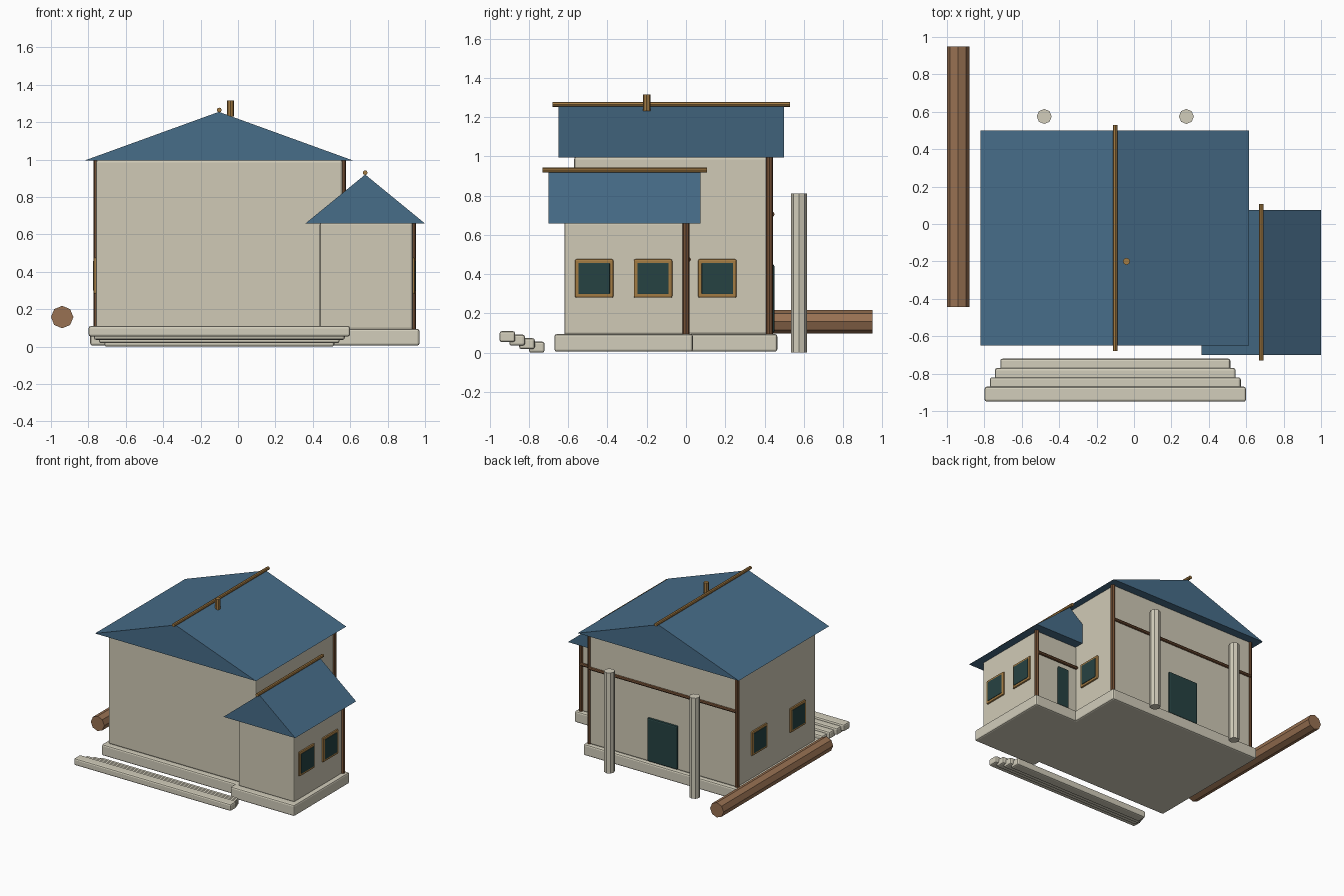
import bpy
from math import pi
from mathutils import Vector

cube = bpy.data.objects.get("Cube")
if cube:
    bpy.data.objects.remove(cube, do_unlink=True)


def material(name, rgb):
    """Flat colour given as sRGB 0-255, stored as linear."""
    linear = [((c / 255 + 0.055) / 1.055) ** 2.4 for c in rgb]
    mat = bpy.data.materials.new(name)
    mat.use_nodes = True
    mat.diffuse_color = (*linear, 1)
    shader = mat.node_tree.nodes["Principled BSDF"]
    shader.inputs["Base Color"].default_value = (*linear, 1)
    shader.inputs["Roughness"].default_value = 0.9
    return mat


PLASTER = material("plaster", (208, 202, 182))
STONE = material("pale stone", (210, 205, 187))
ROOF = material("blue roof", (71, 109, 137))
DARK_WOOD = material("dark wood", (116, 80, 53))
LOG_WOOD = material("log wood", (152, 113, 82))
LIGHT_WOOD = material("light wood", (164, 124, 68))
GLASS = material("dark teal", (38, 66, 66))


def finish(obj, name, mat, bevel=0):
    obj.name = name
    obj.data.materials.clear()
    obj.data.materials.append(mat)
    if bevel:
        mod = obj.modifiers.new("bevel", "BEVEL")
        mod.width = bevel
        mod.segments = 2
    return obj


def box(name, x, y, z, mat, bevel=0):
    """Box given by its (low, high) range on each axis."""
    low, high = (Vector(p) for p in zip(x, y, z))
    bpy.ops.mesh.primitive_cube_add(size=1, location=(low + high) / 2)
    obj = bpy.context.object
    size = high - low
    for v in obj.data.vertices:
        v.co = v.co * size
    return finish(obj, name, mat, bevel)


def rod(name, start, end, radius, mat):
    """Eight-sided bar between two points."""
    start, end = Vector(start), Vector(end)
    axis = end - start
    bpy.ops.mesh.primitive_cylinder_add(vertices=8, radius=radius, depth=axis.length,
                                        location=(start + end) / 2)
    obj = bpy.context.object
    obj.rotation_euler = axis.to_track_quat("Z", "Y").to_euler()
    return finish(obj, name, mat)


def gable_roof(name, x, y, z):
    """Closed prism with its ridge along y."""
    mid = sum(x) / 2
    verts = [p for depth in y for p in
             ((x[0], depth, z[0]), (x[1], depth, z[0]), (mid, depth, z[1]))]
    faces = [(0, 1, 2), (5, 4, 3), (0, 3, 4, 1), (1, 4, 5, 2), (2, 5, 3, 0)]
    mesh = bpy.data.meshes.new(name)
    mesh.from_pydata(verts, [], faces)
    obj = bpy.data.objects.new(name, mesh)
    bpy.context.collection.objects.link(obj)
    return finish(obj, name, ROOF)


def window(name, wall_x, side, y):
    """Framed square window on a side wall."""
    for part, half, out, mat in (("frame", 0.098, 0.012, LIGHT_WOOD),
                                 ("glass", 0.08, 0.016, GLASS)):
        xs = sorted((wall_x - side * 0.015, wall_x + side * out))
        box(f"{name}_{part}", xs, (y - half, y + half),
            (0.378 - half, 0.378 + half), mat, 0.008 if part == "frame" else 0.004)


def door(name, x, width, wall_y, top):
    box(name, (x - width / 2, x + width / 2), (wall_y - 0.015, wall_y + 0.015),
        (0.1, top), GLASS, 0.01)


# Foundations and walls
box("main_foundation", (-0.79, 0.59), (-0.61, 0.465), (0.005, 0.095), STONE, 0.012)
box("wing_foundation", (0.4, 0.97), (-0.67, 0.035), (0.005, 0.095), STONE, 0.012)
box("main_walls", (-0.76, 0.56), (-0.57, 0.435), (0.09, 1.0), PLASTER, 0.015)
box("wing_walls", (0.437, 0.935), (-0.62, 0.0), (0.09, 0.665), PLASTER, 0.012)

# Roofs and ridge poles
gable_roof("main_roof", (-0.82, 0.615), (-0.65, 0.5), (0.995, 1.255))
gable_roof("wing_roof", (0.36, 1.0), (-0.7, 0.075), (0.658, 0.92))
rod("main_ridge_pole", (-0.1, -0.68, 1.265), (-0.1, 0.53, 1.265), 0.013, LIGHT_WOOD)
rod("wing_ridge_pole", (0.68, -0.73, 0.93), (0.68, 0.107, 0.93), 0.013, LIGHT_WOOD)
rod("flue", (-0.04, -0.2, 1.23), (-0.04, -0.2, 1.315), 0.019, LIGHT_WOOD)

# Timber posts and rails on the back walls
for name, x, y, top in (("main_left_post", 0.56, 0.425, 0.995),
                        ("main_right_post", -0.755, 0.425, 0.995),
                        ("wing_post", 0.935, 0.0, 0.66)):
    rod(name, (x, y, 0.095), (x, y, top), 0.017, DARK_WOOD)
rod("main_rail", (-0.755, 0.438, 0.705), (0.56, 0.438, 0.705), 0.013, DARK_WOOD)
rod("wing_rail", (0.56, 0.012, 0.475), (0.935, 0.012, 0.475), 0.013, DARK_WOOD)

# Windows and back doors
window("wing_front_window", 0.935, 1, -0.468)
window("wing_back_window", 0.935, 1, -0.168)
window("main_left_window", 0.56, 1, 0.16)
window("main_right_front_window", -0.76, -1, -0.33)
window("main_right_back_window", -0.76, -1, 0.16)
door("main_door", -0.1, 0.27, 0.435, 0.45)
door("wing_door", 0.685, 0.1, 0.0, 0.43)

# Free-standing columns behind the house
for side, x in (("left", 0.28), ("right", -0.48)):
    rod(f"{side}_column", (x, 0.575, 0), (x, 0.575, 0.81), 0.04, STONE)

# Stepped slabs, rising and widening away from the house
for i in range(4):
    grow = 0.028 * i
    y = -0.8 - 0.05 * i
    z = 0.018 * i
    box(f"step_{i + 1}", (-0.715 - grow, 0.515 + grow), (y, y + 0.08),
        (z, z + 0.056), STONE, 0.012)

# Log lying beside the house
rod("log", (-0.94, -0.445, 0.158), (-0.94, 0.95, 0.158), 0.06, LOG_WOOD)
